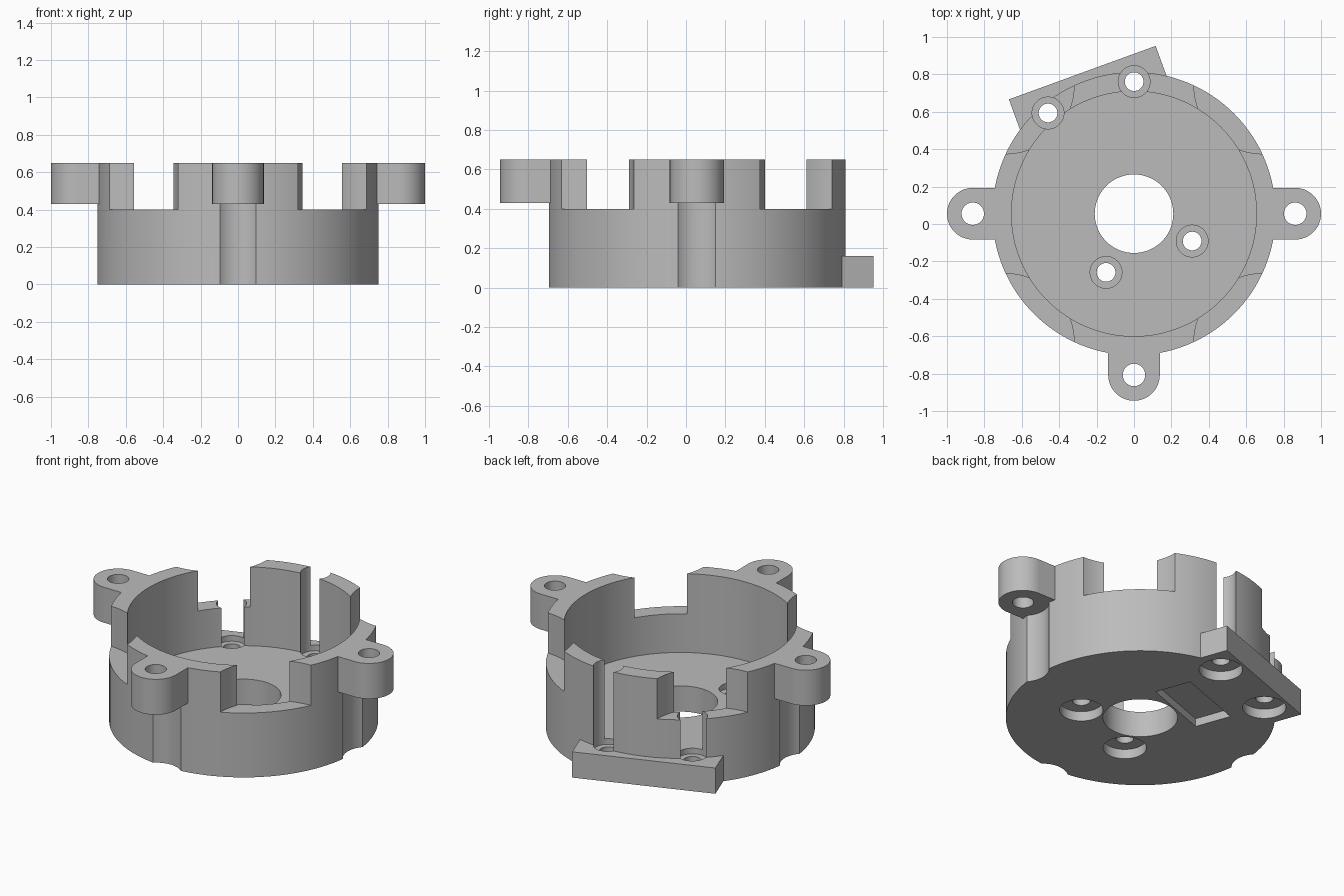
import bpy, math
from mathutils import Vector

if "Cube" in bpy.data.objects:
    bpy.data.objects.remove(bpy.data.objects["Cube"], do_unlink=True)

CY = 0.055                    # ring centre in y
HEIGHT, FLOOR = 0.65, 0.16
OUTER, INNER = 0.757, 0.655
EAR = 0.862                   # ear hole distance from ring centre
TILT = math.radians(20)       # angle of the rear mounting plate

grey = bpy.data.materials.new("grey_plastic")
grey.use_nodes = True
colour = (0.5, 0.5, 0.5, 1)
grey.diffuse_color = colour
grey.node_tree.nodes["Principled BSDF"].inputs["Base Color"].default_value = colour


def cylinder(name, x, y, radius, z0, z1, sides=64):
    bpy.ops.mesh.primitive_cylinder_add(vertices=sides, radius=radius, depth=z1 - z0,
                                        location=(x, y, (z0 + z1) / 2))
    ob = bpy.context.object
    ob.name = name
    return ob


def box(name, x, y, sx, sy, z0, z1, angle=0):
    bpy.ops.mesh.primitive_cube_add(size=1, location=(x, y, (z0 + z1) / 2),
                                    rotation=(0, 0, angle))
    ob = bpy.context.object
    ob.name = name
    ob.scale = (sx, sy, z1 - z0)
    bpy.ops.object.transform_apply(location=False, rotation=False, scale=True)
    return ob


def combine(target, tool, operation):
    tool.hide_render = True
    bpy.context.view_layer.update()
    mod = target.modifiers.new(tool.name, 'BOOLEAN')
    mod.operation, mod.solver, mod.object = operation, 'EXACT', tool
    bpy.ops.object.select_all(action='DESELECT')
    bpy.context.view_layer.objects.active = target
    target.select_set(True)
    bpy.ops.object.modifier_apply(modifier=mod.name)
    bpy.data.objects.remove(tool, do_unlink=True)


def tilted(u, v):
    """Point in the plate's own axes."""
    c, s = math.cos(TILT), math.sin(TILT)
    return u * c - v * s, u * s + v * c


housing = cylinder("motor_housing", 0, CY, OUTER, 0, HEIGHT, 128)

# Rear mounting plate
px, py = tilted(0.017, 0.68)
combine(housing, box("rear_plate", px, py, 0.835, 0.35, 0, FLOOR, TILT), 'UNION')

# Scalloped grooves under the ears, then the ears themselves
ears = [Vector((1, 0)), Vector((-1, 0)), Vector((0, -1))]
for d in ears:
    x, y = d.x * EAR, CY + d.y * EAR
    combine(housing, cylinder("groove", x, y, 0.147, -0.1, 0.43), 'DIFFERENCE')
for d in ears:
    x, y = d.x * EAR, CY + d.y * EAR
    ear = cylinder("ear", x, y, 0.138, 0.43, HEIGHT)
    mid = (EAR + 0.69) / 2
    web = box("ear_web", d.x * mid, CY + d.y * mid, EAR - 0.69, 0.276, 0.43, HEIGHT,
              math.atan2(d.y, d.x))
    combine(ear, web, 'UNION')
    combine(housing, ear, 'UNION')
    combine(housing, cylinder("ear_hole", x, y, 0.06, 0.3, 0.8, 48), 'DIFFERENCE')

# Hollow interior and central shaft hole
combine(housing, cylinder("cavity", 0, CY, INNER, FLOOR, 0.8, 128), 'DIFFERENCE')
combine(housing, cylinder("shaft_hole", 0, CY, 0.21, -0.1, 0.3, 96), 'DIFFERENCE')

# Four round-sided notches in the wall
for sx in (-1, 1):
    for sy in (-1, 1):
        notch = cylinder("notch", sx * 0.69, CY + sy * 0.69, 0.37, 0.4, 0.8, 96)
        combine(housing, notch, 'DIFFERENCE')

# Screw holes: head recess from above, wide recess from below
for u in (-0.229, 0.261):
    for v in (-0.192, 0.715):
        x, y = tilted(u, v)
        combine(housing, cylinder("head_recess", x, y, 0.085, 0.125, 0.8, 48), 'DIFFERENCE')
        combine(housing, cylinder("lower_recess", x, y, 0.122, -0.1, 0.06, 48), 'DIFFERENCE')
        combine(housing, cylinder("screw_hole", x, y, 0.05, -0.1, 0.3, 48), 'DIFFERENCE')

# Rectangular pocket underneath
px, py = tilted(0.005, 0.386)
combine(housing, box("pocket", px, py, 0.45, 0.225, -0.1, 0.05, TILT), 'DIFFERENCE')

housing.data.materials.clear()
housing.data.materials.append(grey)
for face in housing.data.polygons:
    face.material_index = 0
housing.hide_render = False
bpy.ops.object.select_all(action='DESELECT')
housing.select_set(True)
bpy.context.view_layer.objects.active = housing
bpy.ops.object.shade_smooth_by_angle(angle=math.radians(30))
